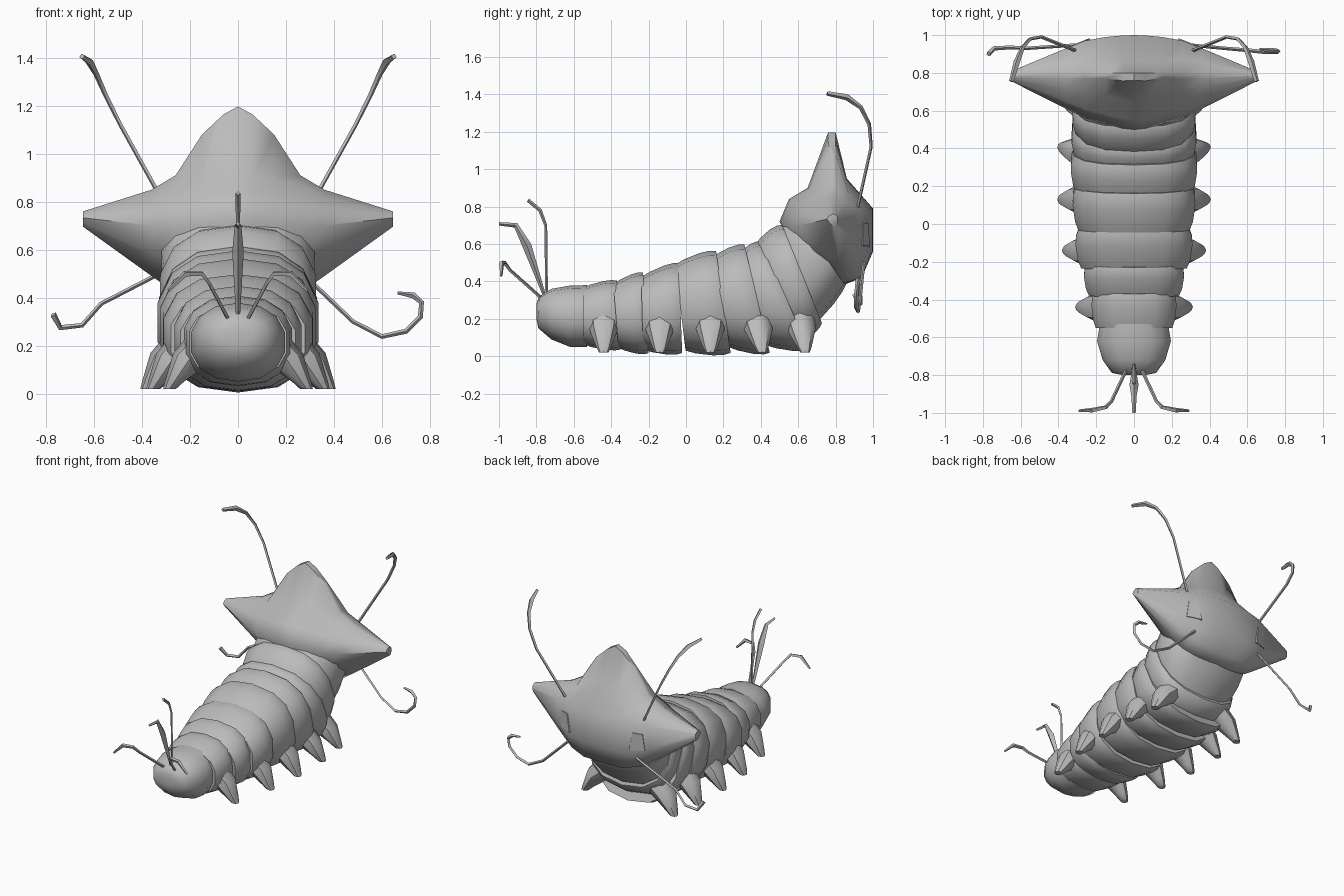
import bpy, bmesh, math
from mathutils import Vector

if "Cube" in bpy.data.objects:
    bpy.data.objects.remove(bpy.data.objects["Cube"])

grey = bpy.data.materials.new("plain_grey")
grey.diffuse_color = (0.5, 0.5, 0.5, 1)
grey.use_nodes = True
grey.node_tree.nodes["Principled BSDF"].inputs["Base Color"].default_value = grey.diffuse_color


def finish(name, bm, angle=45):
    bmesh.ops.remove_doubles(bm, verts=bm.verts, dist=0.0005)
    bmesh.ops.recalc_face_normals(bm, faces=bm.faces)
    me = bpy.data.meshes.new(name)
    bm.to_mesh(me)
    bm.free()
    me.materials.append(grey)
    ob = bpy.data.objects.new(name, me)
    bpy.context.collection.objects.link(ob)
    bpy.ops.object.select_all(action='DESELECT')
    bpy.context.view_layer.objects.active = ob
    ob.select_set(True)
    bpy.ops.object.shade_smooth_by_angle(angle=math.radians(angle))
    return ob


def loft(name, rings, angle=45):
    """Skin a list of equal-length closed rings and cap both ends."""
    bm = bmesh.new()
    rows = [[bm.verts.new(p) for p in r] for r in rings]
    n = len(rows[0])
    for a, b in zip(rows, rows[1:]):
        for i in range(n):
            j = (i + 1) % n
            bm.faces.new((a[i], a[j], b[j], b[i]))
    bm.faces.new(rows[0])
    bm.faces.new(rows[-1])
    return finish(name, bm, angle)


def body_ring(top, bottom, width, scale=1.0, n=14, e=0.82):
    """Squarish oval spanning a top and a bottom (y, z) point."""
    top, bottom = Vector((0, *top)), Vector((0, *bottom))
    mid, half = (top + bottom) / 2, (top - bottom) / 2
    out = []
    for i in range(n):
        a = math.tau * i / n
        s, c = math.sin(a), math.cos(a)
        u = math.copysign(abs(s) ** e, s) * width
        v = math.copysign(abs(c) ** e, c)
        out.append(mid + Vector((u * scale, 0, 0)) + half * v * scale)
    return out


def mix(a, b, t):
    return tuple(p + (q - p) * t for p, q in zip(a, b))


# Body segments: tail-side top, bottom, head-side top, bottom, half width
segments = [
    ((-.55, .38), (-.55, .05), (-.37, .41), (-.35, .03), .225),
    ((-.39, .40), (-.36, .03), (-.23, .455), (-.20, .01), .265),
    ((-.24, .44), (-.23, .02), (-.04, .505), (-.02, .01), .31),
    ((-.06, .51), (0, .01), (.16, .57), (.24, .01), .325),
    ((.11, .53), (.23, .03), (.31, .605), (.45, .01), .335),
    ((.27, .56), (.43, .04), (.40, .62), (.66, .03), .33),
    ((.36, .615), (.62, .07), (.51, .71), (.73, .17), .325),
    ((.48, .69), (.68, .14), (.66, .80), (.86, .38), .32),
]
for k, (ta, ba, tb, bb, w) in enumerate(segments):
    rings = [body_ring(mix(ta, tb, t), mix(ba, bb, t), w, s)
             for t, s in ((0, .92), (.22, .98), (.6, 1.02), (.85, 1.01), (1, .97))]
    loft(f"body_segment_{k + 1}", rings)

# Rounded tail end
loft("tail_end", [body_ring(t, b, w, 1, 14, .9) for t, b, w in (
    ((-.80, .28), (-.80, .20), .06),
    ((-.785, .32), (-.79, .15), .12),
    ((-.72, .36), (-.72, .09), .17),
    ((-.62, .378), (-.62, .05), .2),
    ((-.53, .38), (-.53, .05), .185))], 60)

# Stubby legs: tip y, tip x
for k, (y, x) in enumerate(((-.44, .275), (-.14, .345), (.13, .37), (.41, .37), (.64, .34))):
    for side, sx in (("left", -1), ("right", 1)):
        rings = []
        for dx, z, r, ry in ((-.19, .24, .09, .09), (-.07, .14, .065, .075),
                             (-.01, .05, .04, .04), (.01, .02, .027, .025)):
            lean = -.04 * z / .24 if k > 2 else 0
            rings.append([Vector((sx * (x + dx + r * math.cos(a)), y + lean + ry * math.sin(a),
                                  z + .45 * r * math.cos(a) * (z > .1)))
                          for a in (math.tau * i / 8 for i in range(8))])
        loft(f"leg_{k + 1}_{side}", rings)

# Head: (y, z) sections across x, from the horned middle to the side points
sections = [
    [(.84, .38), (.62, .5), (.50, .72), (.55, .84), (.65, .90), (.755, 1.185), (.80, 1.185),
     (.86, .95), (1, .79), (1, .56), (.94, .42)],
    [(.84, .39), (.64, .5), (.53, .70), (.58, .82), (.68, .89), (.77, 1.08), (.80, 1.08),
     (.86, .93), (.99, .79), (.99, .56), (.94, .42)],
    [(.83, .42), (.66, .54), (.56, .70), (.61, .80), (.70, .87), (.77, .91), (.80, .91),
     (.87, .87), (.97, .78), (.97, .56), (.92, .45)],
    [(.82, .49), (.70, .58), (.61, .70), (.65, .78), (.72, .82), (.77, .85), (.80, .85),
     (.86, .83), (.93, .77), (.93, .60), (.89, .51)],
]
tip = [mix(p, (.785, .74), .82) for p in sections[3]]
near = [mix(p, q, .2) for p, q in zip(sections[0], sections[1])]
sections[0][5:7] = [(.76, 1.197), (.80, 1.197)]
half = [(.06, near), (.15, sections[1]), (.26, sections[2]), (.36, sections[3]), (.645, tip)]
stations = [(-x, s) for x, s in reversed(half)] + [(0, sections[0])] + half
loft("head", [[Vector((x, y, z)) for y, z in s] for x, s in stations], 55)

# Eyes: four-sided raised plates on the back of the head
for side, sx in (("left", -1), ("right", 1)):
    normal = Vector((sx * .37, .93, 0))
    across = Vector((sx * .93, -.37, 0))
    centre = Vector((sx * .28, .963, .645))
    outline = ((-.05, -.06), (.06, -.055), (.045, .065), (-.025, .07))
    loft(f"eye_{side}", [[centre + across * u * s + Vector((0, 0, v * s)) + normal * d
                          for u, v in outline] for d, s in ((-.006, 1), (.003, .95))], 30)


def strand(name, points, radii, flip=1):
    """Thin four-sided feeler following a path."""
    cu = bpy.data.curves.new(name + "_path", 'CURVE')
    cu.dimensions = '3D'
    cu.bevel_depth = 1
    cu.bevel_resolution = 0
    cu.use_fill_caps = True
    sp = cu.splines.new('POLY')
    sp.points.add(len(points) - 1)
    for p, co, r in zip(sp.points, points, radii):
        p.co = (co[0] * flip, co[1], co[2], 1)
        p.radius = r
    tmp = bpy.data.objects.new(name + "_path", cu)
    bpy.context.collection.objects.link(tmp)
    bpy.context.view_layer.update()
    me = bpy.data.meshes.new_from_object(tmp.evaluated_get(bpy.context.evaluated_depsgraph_get()))
    bpy.data.objects.remove(tmp)
    bm = bmesh.new()
    bm.from_mesh(me)
    bpy.data.meshes.remove(me)
    for f in bm.faces:
        f.material_index = 0
    finish(name, bm, 40)


# Upper feelers and tail side whiskers, mirrored
upper = [(.29, .91, .76), (.49, .99, 1.12), (.55, .98, 1.24), (.59, .935, 1.33),
         (.62, .86, 1.385), (.65, .755, 1.405)]
whisker = [(.035, -.76, .30), (.12, -.94, .46), (.15, -.97, .50), (.22, -.985, .50),
           (.29, -.988, .43)]
for side, sx in (("left", -1), ("right", 1)):
    strand(f"upper_feeler_{side}", upper, (.009, .009, .01, .012, .017, .012), sx)
    strand(f"tail_whisker_{side}", whisker, (.009, .009, .011, .013, .007), sx)

# Lower feelers, each with its own bend
strand("lower_feeler_right", [(.27, .95, .50), (.48, .93, .30), (.60, .92, .238), (.70, .91, .26),
                              (.76, .91, .32), (.765, .915, .38), (.73, .92, .41), (.665, .925, .42)],
       (.009, .009, .01, .011, .011, .011, .013, .006))
strand("lower_feeler_left", [(-.27, .95, .53), (-.57, .93, .375), (-.65, .935, .285),
                             (-.74, .93, .275), (-.77, .90, .33)],
       (.009, .009, .01, .012, .014))

# Centre tail whiskers, one slim and one leaf shaped
strand("tail_whisker_tall", [(0, -.745, .32), (0, -.75, .70), (0, -.78, .78), (0, -.845, .835)],
       (.007, .008, .01, .01))
strand("tail_whisker_leaf", [(0, -.755, .32), (0, -.85, .59), (0, -.91, .70), (0, -1, .708)],
       (.008, .024, .014, .009))
